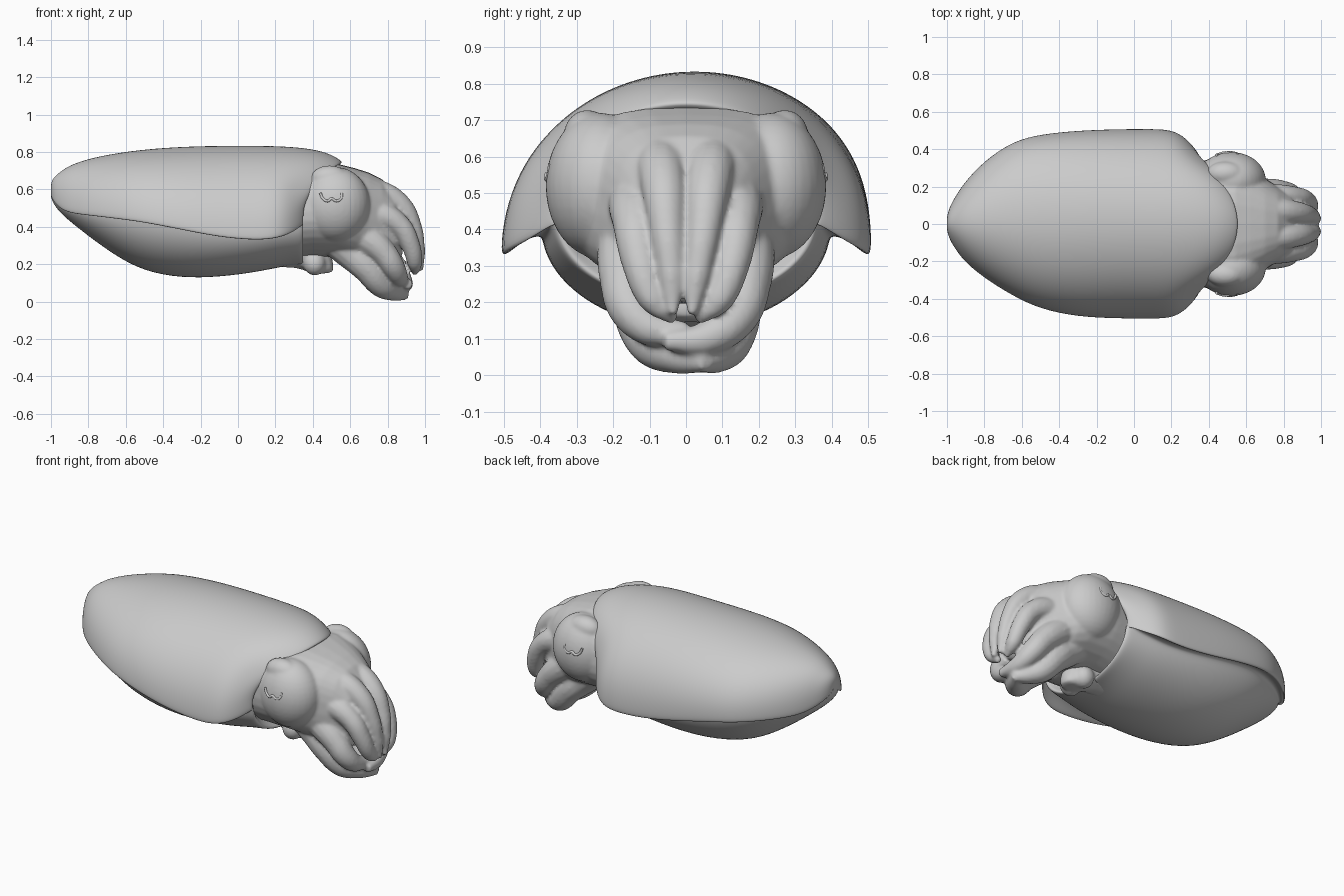
import bpy, bmesh, math
from mathutils import Vector

if "Cube" in bpy.data.objects:
    bpy.data.objects.remove(bpy.data.objects["Cube"])


def finish(name, bm):
    bmesh.ops.recalc_face_normals(bm, faces=bm.faces[:])
    me = bpy.data.meshes.new(name)
    bm.to_mesh(me)
    bm.free()
    for p in me.polygons:
        p.use_smooth = True
    ob = bpy.data.objects.new(name, me)
    bpy.context.collection.objects.link(ob)
    return ob


def loft(bm, rings):
    """Skin a list of closed rings and cap both ends."""
    vs = [[bm.verts.new(p) for p in r] for r in rings]
    n = len(vs[0])
    for a, b in zip(vs, vs[1:]):
        for i in range(n):
            bm.faces.new((a[i], a[(i + 1) % n], b[(i + 1) % n], b[i]))
    for r in (vs[0], vs[-1]):
        c = bm.verts.new(sum((v.co for v in r), Vector()) / n)
        for i in range(n):
            bm.faces.new((r[i], r[(i + 1) % n], c))


def ball(bm, centre, size):
    r = bmesh.ops.create_uvsphere(bm, u_segments=32, v_segments=20, radius=1)
    for v in r["verts"]:
        v.co = Vector(centre) + Vector(a * b for a, b in zip(v.co, size))


def tube(name, pts):
    """Tapered tube through (x, y, z, radius) points."""
    cu = bpy.data.curves.new(name, 'CURVE')
    cu.dimensions = '3D'
    cu.bevel_depth = 1
    cu.bevel_resolution = 5
    cu.resolution_u = 10
    cu.use_fill_caps = True
    sp = cu.splines.new('BEZIER')
    sp.bezier_points.add(len(pts) - 1)
    for b, p in zip(sp.bezier_points, pts):
        b.co = p[:3]
        b.radius = p[3]
        b.handle_left_type = b.handle_right_type = 'AUTO'
    ob = bpy.data.objects.new(name, cu)
    bpy.context.collection.objects.link(ob)
    bpy.ops.object.select_all(action='DESELECT')
    ob.select_set(True)
    bpy.context.view_layer.objects.active = ob
    bpy.ops.object.convert(target='MESH')
    bpy.ops.object.shade_smooth_by_angle(angle=math.radians(50))
    return bpy.context.view_layer.objects.active


def fuse(obs, size, soften):
    """Join overlapping shells and melt them into one smooth skin."""
    bpy.ops.object.select_all(action='DESELECT')
    for o in obs:
        o.select_set(True)
    bpy.context.view_layer.objects.active = obs[0]
    bpy.ops.object.join()
    m = obs[0].modifiers.new("Fuse", 'REMESH')
    m.mode = 'VOXEL'
    m.voxel_size = size
    m.use_smooth_shade = True
    obs[0].modifiers.new("Soften", 'SMOOTH').iterations = soften


# Mantle with skirt fins: x, top z, fin z, fin half width, belly half width, bottom z
stations = [
    (-1.0, .635, .57, .04, .03, .555), (-.985, .665, .54, .09, .06, .52),
    (-.95, .695, .505, .15, .11, .475), (-.9, .73, .48, .22, .17, .43),
    (-.8, .765, .468, .315, .26, .35), (-.65, .795, .45, .415, .34, .24),
    (-.5, .815, .43, .47, .38, .16), (-.3, .83, .39, .50, .40, .124),
    (-.1, .835, .35, .508, .40, .13), (.1, .835, .332, .51, .39, .157),
    (.22, .825, .345, .505, .38, .183), (.3, .80, .38, .44, .37, .195),
    (.345, .757, .42, .378, .365, .195)]


def mantle_ring(u, top, fz, w, b, bot):
    k = max(0, (u + .3) / .65) ** 2
    skew = .03 * math.exp(-((u + .7) / .2) ** 2)
    lift = .45 * (w - b)
    lean = .06 * w * (1 - k)                 # the back leans slightly to one side

    def half(side):
        ww = w + side * skew
        pts = []
        for i in range(11):
            a = math.pi / 2 * (1 - i / 10)
            y = ww * math.cos(a)
            z = fz + (top - fz) * math.sin(a) ** .93
            pts.append((u + .21 * k * max(0, 1 - (y / .37) ** 2),
                        side * y + lean * math.sin(a), z))
        pts.append((u, side * (ww - .012), fz - .012))
        pts.append((u, side * (b + ww) / 2, fz + lift * .6))
        for i in range(9):
            a = math.pi / 2 * i / 8
            zc = fz + lift
            pts.append((u, side * b * math.cos(a), zc - (zc - bot) * math.sin(a)))
        return pts
    return half(1) + half(-1)[1:-1][::-1]


rings = [mantle_ring(*s) for s in stations]
for f, dx in ((.95, .008), (.89, -.02), (.75, -.07)):    # rolled lip of the opening
    rings.append([(x + dx, y * f, .47 + (z - .47) * f) for x, y, z in
                  mantle_ring(*stations[-1])])
bm = bmesh.new()
loft(bm, rings)
mantle = finish("mantle", bm)
mantle.modifiers.new("Subdivision", 'SUBSURF').levels = 2
mantle.modifiers[0].render_levels = 2

# Head: lofted core with eye bulges and brows
bm = bmesh.new()
head = [(.22, .47, .31, .24), (.4, .485, .345, .245), (.54, .485, .345, .25),
        (.62, .465, .3, .25), (.7, .445, .245, .245), (.77, .425, .2, .23),
        (.84, .39, .16, .19), (.88, .36, .1, .11)]
rings = []
for x, zc, hw, hh in head:
    r = []
    for i in range(32):
        a = math.tau * i / 32
        c, s = math.cos(a), math.sin(a)
        p = .72 if s > 0 else .95           # flat crown, rounder underside
        r.append((x, hw * math.copysign(abs(c) ** p, c),
                  zc + hh * math.copysign(abs(s) ** p, s)))
    rings.append(r)
loft(bm, rings)
for s in (1, -1):
    ball(bm, (.52, s * .235, .52), (.185, .15, .2))
    ball(bm, (.49, s * .27, .66), (.1, .065, .068))
parts = [finish("head_and_arms", bm)]

# Eye slits: wavy W-shaped pupils
for s, side in ((1, "left"), (-1, "right")):
    tube("pupil_" + side, [(x, s * y, z, .007) for x, y, z in (
        (.44, .369, .58), (.455, .374, .55), (.48, .381, .538), (.5, .382, .55),
        (.525, .382, .538), (.55, .376, .55), (.555, .371, .58))])

# Arms: four mirrored pairs drooping from the head; last number slides the tip in y
arms = {
    "dorsal_arm": ([(.6, .07, .59, .06), (.76, .07, .578, .07), (.87, .06, .51, .062),
                    (.935, .05, .4, .048), (.965, .035, .27, .036), (.978, .025, .165, .014)], -.01),
    "upper_side_arm": ([(.6, .12, .47, .1), (.74, .14, .47, .075), (.86, .14, .41, .06),
                        (.92, .125, .31, .052), (.945, .09, .21, .042), (.945, .03, .15, .016)], 0),
    "lower_side_arm": ([(.56, .13, .42, .11), (.7, .16, .33, .085), (.79, .165, .25, .07),
                        (.85, .145, .165, .062), (.885, .08, .105, .05), (.91, -.03, .092, .025)], -.03),
    "ventral_arm": ([(.48, .1, .38, .11), (.6, .11, .27, .095), (.69, .125, .18, .08),
                     (.765, .1, .09, .068), (.83, .05, .055, .052), (.895, -.01, .035, .028)], .05)}
for name, (pts, slide) in arms.items():
    for s, side in ((1, "left"), (-1, "right")):
        n = len(pts) - 1
        back = .03 if s < 0 and name == "lower_side_arm" else 0   # lets the tips cross
        parts.append(tube(f"{name}_{side}", [
            (x - back * i / n, s * y + slide * (i / n) ** 3, z + back * i / n, r)
            for i, (x, y, z, r) in enumerate(pts)]))
fuse(parts, .009, 7)

# Siphon under the head, with rounded lobes at the mouth
siphon = tube("siphon", [(.26, 0, .3, .12), (.36, 0, .265, .1), (.42, 0, .22, .085),
                         (.45, 0, .165, .065), (.452, 0, .15, .045)])
bm = bmesh.new()
for s in (1, -1):
    ball(bm, (.41, s * .055, .205), (.06, .06, .065))
fuse([siphon, finish("siphon_lobes", bm)], .009, 8)
